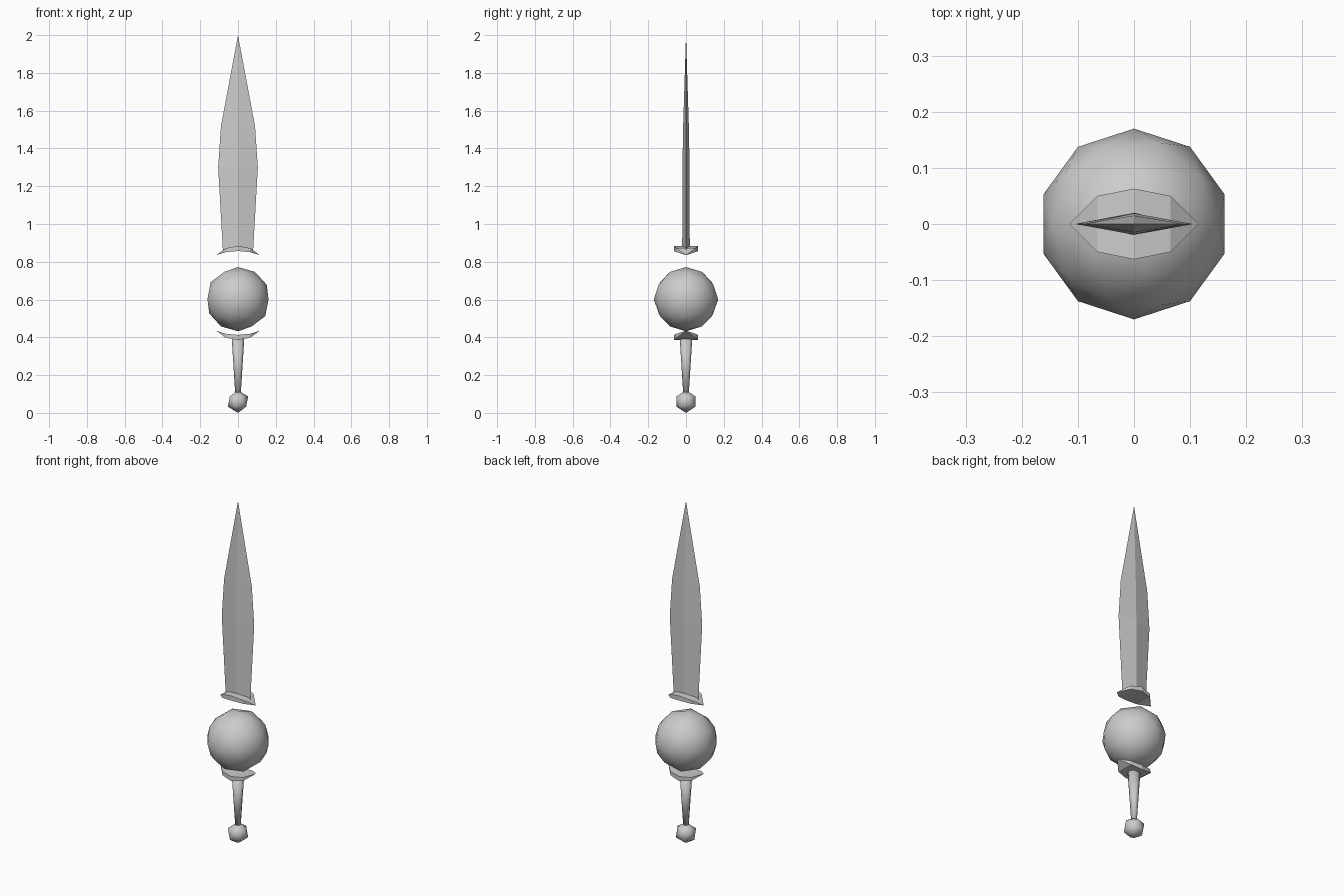
import bpy, bmesh, math

cube = bpy.data.objects.get("Cube")
if cube:
    bpy.data.objects.remove(cube)

steel = bpy.data.materials.new("grey_steel")
steel.use_nodes = True
GREY = (0.6, 0.6, 0.6, 1)
steel.diffuse_color = GREY
steel.node_tree.nodes["Principled BSDF"].inputs["Base Color"].default_value = GREY


def finish(name, bm, smooth=False):
    bmesh.ops.remove_doubles(bm, verts=bm.verts[:], dist=1e-5)
    bmesh.ops.recalc_face_normals(bm, faces=bm.faces[:])
    for face in bm.faces:
        face.smooth = smooth
    mesh = bpy.data.meshes.new(name)
    bm.to_mesh(mesh)
    bm.free()
    mesh.materials.append(steel)
    obj = bpy.data.objects.new(name, mesh)
    bpy.context.collection.objects.link(obj)
    return obj


def loft(name, rings, smooth=False):
    """Skin a list of equal-length point rings; a collapsed ring makes a tip."""
    bm = bmesh.new()
    loops = [[bm.verts.new(p) for p in ring] for ring in rings]
    n = len(rings[0])
    for a, b in zip(loops, loops[1:]):
        for i in range(n):
            j = (i + 1) % n
            bm.faces.new((a[i], a[j], b[j], b[i]))
    for ring, pts in ((loops[0], rings[0]), (loops[-1], rings[-1])):
        if len(set(pts)) == n:
            bm.faces.new(ring)
    return finish(name, bm, smooth)


def ball(name, radius, z, subdivisions):
    bm = bmesh.new()
    bmesh.ops.create_icosphere(bm, subdivisions=subdivisions, radius=radius)
    bmesh.ops.translate(bm, verts=bm.verts[:], vec=(0, 0, z))
    return finish(name, bm, True)


# Curved guard: lens-shaped from above, ends bent towards the orb
def guard(name, z, side):
    stations = [(-0.115, 0, 0, 0), (-0.065, 0.05, 0.037, 0.016),
                (0, 0.063, 0.049, 0.022), (0.065, 0.05, 0.037, 0.016),
                (0.115, 0, 0, 0)]
    rings = [[(x, -w, z + side * low), (x, w, z + side * low),
              (x, w, z + side * top), (x, -w, z + side * top)]
             for x, w, top, low in stations]
    return loft(name, rings)


guard("upper_guard", 0.835, 1)
guard("lower_guard", 0.435, -1)

# Diamond-section blade: height, half width, half thickness
blade = [(0.86, 0.08, 0.02), (1.3, 0.105, 0.019), (1.52, 0.09, 0.015), (2.0, 0, 0)]
loft("blade", [[(w, 0, z), (0, t, z), (-w, 0, z), (0, -t, z)] for z, w, t in blade])

# Tapered handle
SIDES = 8
angles = [2 * math.pi * i / SIDES for i in range(SIDES)]
handle = [(0.09, 0.014), (0.405, 0.034)]
loft("handle", [[(r * math.cos(a), r * math.sin(a), z) for a in angles]
                for z, r in handle]).data.shade_smooth()

# Orb and pommel
ball("orb", 0.17, 0.602, 2)
ball("pommel", 0.06, 0.06, 1)
